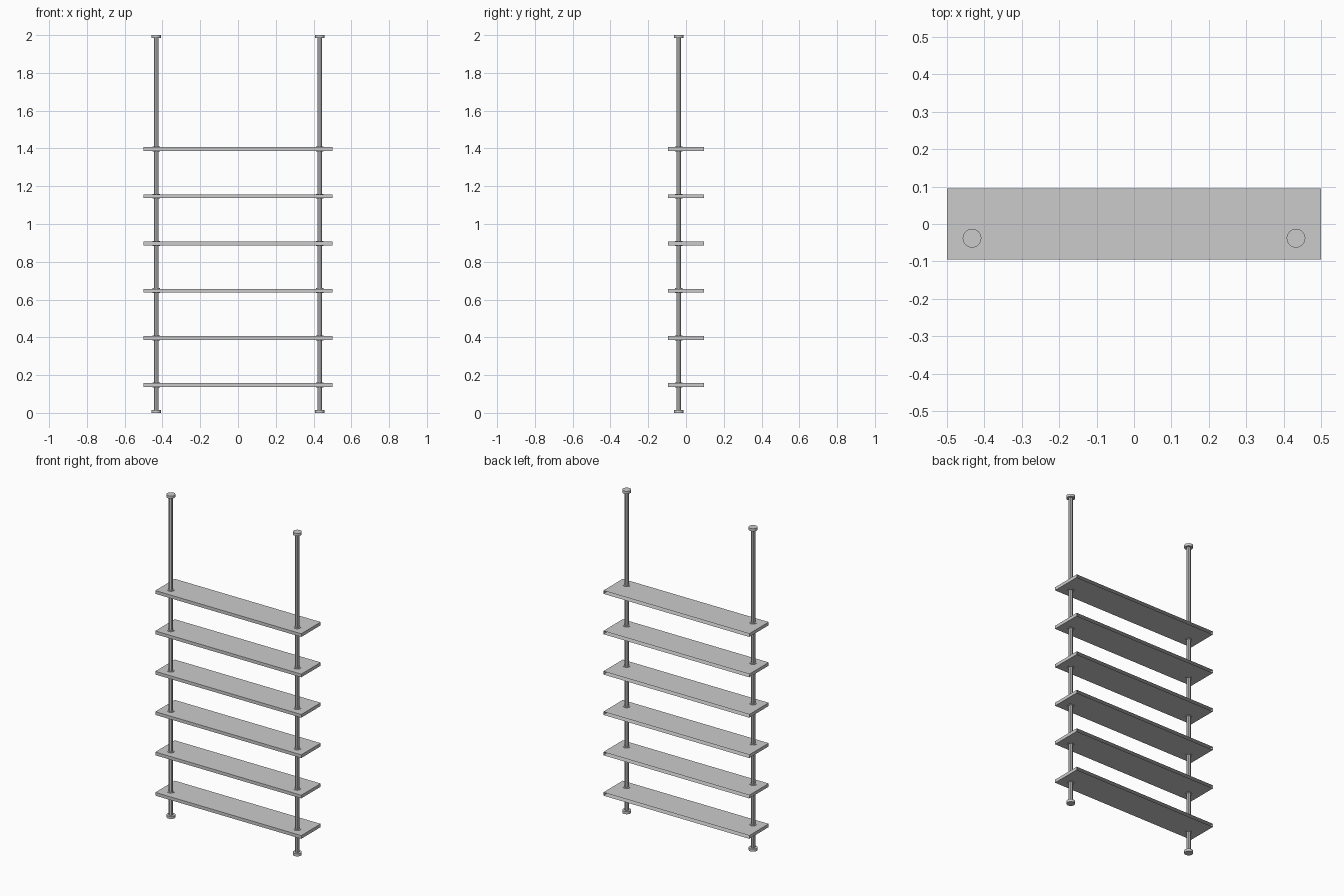
import bpy, bmesh

cube = bpy.data.objects.get("Cube")
if cube:
    bpy.data.objects.remove(cube)

grey = bpy.data.materials.new("neutral grey")
grey.use_nodes = True
colour = (0.6, 0.6, 0.6, 1)
grey.diffuse_color = colour
grey.node_tree.nodes["Principled BSDF"].inputs["Base Color"].default_value = colour

POLE_X, POLE_Y = 0.433, -0.038
SHELF_HEIGHTS = [0.147 + 0.25 * i for i in range(6)]


def finish(obj, name):
    obj.name = name
    obj.data.materials.append(grey)
    return obj


def cylinder(name, x, z0, z1, r0, r1=None, sides=24):
    bpy.ops.mesh.primitive_cone_add(
        vertices=sides, radius1=r0, radius2=r0 if r1 is None else r1,
        depth=z1 - z0, location=(x, POLE_Y, (z0 + z1) / 2))
    obj = finish(bpy.context.object, name)
    bpy.ops.object.shade_smooth_by_angle()
    return obj


def shelf(name, z):
    # Hollow sleeve, open along the back edge
    bpy.ops.mesh.primitive_cube_add(size=1, location=(0, 0, z))
    obj = finish(bpy.context.object, name)
    obj.scale = (1, 0.19, 0.02)
    bm = bmesh.new()
    bm.from_mesh(obj.data)
    back = [f for f in bm.faces if f.normal.y > 0.9]
    bmesh.ops.delete(bm, geom=back, context='FACES_ONLY')
    bm.to_mesh(obj.data)
    bm.free()


for i, z in enumerate(SHELF_HEIGHTS):
    shelf(f"shelf_{i + 1}", z)

# Poles with end flanges and thin collars gripping each shelf
for side, x in (("left", POLE_X), ("right", -POLE_X)):
    cylinder(f"{side}_pole", x, 0, 2, 0.0125, sides=8)
    cylinder(f"{side}_floor_flange", x, 0, 0.016, 0.025)
    cylinder(f"{side}_ceiling_flange", x, 1.984, 2, 0.025)
    for i, z in enumerate(SHELF_HEIGHTS):
        cylinder(f"{side}_collar_{i + 1}", x, z - 0.013, z + 0.013, 0.02)
